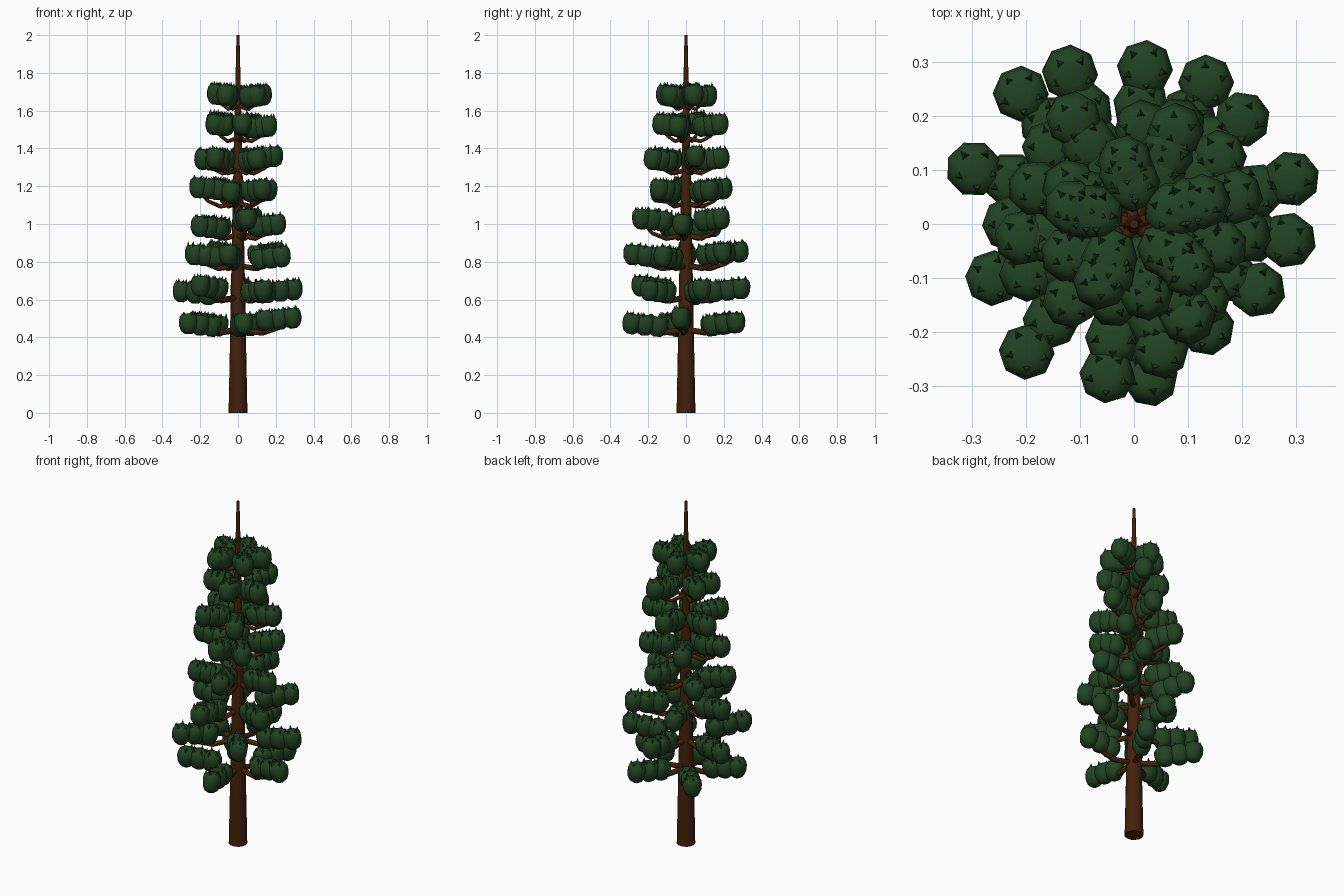
import bpy, bmesh, math, random
from mathutils import Vector, Matrix

if "Cube" in bpy.data.objects:
    bpy.data.objects.remove(bpy.data.objects["Cube"])

random.seed(4)


def material(name, rgb):
    m = bpy.data.materials.new(name)
    m.diffuse_color = (*rgb, 1)
    m.use_nodes = True
    m.node_tree.nodes["Principled BSDF"].inputs["Base Color"].default_value = m.diffuse_color
    return m


bark = material("brown bark", (0.058, 0.015, 0.003))
needle = material("dark green", (0.015, 0.056, 0.016))


def finish(bm, name, mat):
    bmesh.ops.recalc_face_normals(bm, faces=bm.faces)
    for f in bm.faces:
        f.smooth = True
    me = bpy.data.meshes.new(name)
    bm.to_mesh(me)
    bm.free()
    me.set_sharp_from_angle(angle=math.radians(50))
    me.materials.append(mat)
    ob = bpy.data.objects.new(name, me)
    bpy.context.collection.objects.link(ob)
    return ob


def skin(bm, rings):
    """Join rings of points into a closed tube."""
    loops = [[bm.verts.new(p) for p in r] for r in rings]
    n = len(loops[0])
    for a, b in zip(loops, loops[1:]):
        for i in range(n):
            j = (i + 1) % n
            bm.faces.new((a[i], a[j], b[j], b[i]))
    bm.faces.new(loops[0][::-1])
    return loops[-1]


def limb(bm, points, radii, sides):
    """Tapered tube along a path."""
    rings = []
    for k, p in enumerate(points):
        d = points[min(k + 1, len(points) - 1)] - points[max(k - 1, 0)]
        q = d.to_track_quat('Z', 'Y')
        rings.append([p + q @ Vector((radii[k] * math.cos(t), radii[k] * math.sin(t), 0))
                      for t in (2 * math.pi * i / sides for i in range(sides))])
    bm.faces.new(skin(bm, rings))


def tuft(bm, centre, angle, tilt, stretch=1.0):
    """Eight-sided barrel of needles with a ring of small spikes on top."""
    profile = [(.018, -.058), (.036, -.046), (.049, -.02), (.052, .01), (.049, .032), (.04, .045), (.02, .05)]
    m = (Matrix.Translation(centre) @ Matrix.Rotation(angle, 4, 'Z')
         @ Matrix.Rotation(-tilt, 4, 'Y') @ Matrix.Diagonal((stretch, 1, 1, 1)))
    turn = random.uniform(0, 0.8)
    dirs = [(math.cos(turn + i * math.pi / 4), math.sin(turn + i * math.pi / 4)) for i in range(8)]
    last = skin(bm, [[m @ Vector((r * c, r * s, z)) for c, s in dirs] for r, z in profile])
    bm.faces.new(last)
    # Thin three-sided spikes
    for i in range(5):
        t = turn + i * 2 * math.pi / 5
        q = Matrix.Rotation(t, 4, 'Z')
        base = [bm.verts.new(m @ q @ Vector(p)) for p in ((.044, 0, .036), (.028, .009, .044), (.028, -.009, .044))]
        tip = bm.verts.new(m @ q @ Vector((.036, 0, random.uniform(.058, .068))))
        for j in range(3):
            bm.faces.new((base[j], base[(j + 1) % 3], tip))
        bm.faces.new(base[::-1])


# Trunk
bm = bmesh.new()
limb(bm, [Vector((0, 0, z)) for z in (0, .5, 1, 1.5, 2)], [.05, .04, .031, .0195, .008], 16)
finish(bm, "trunk", bark)

# Tiers: base height, then (angle, reach, height) of each branch tip
tiers = [
    (.435, [(354, .288, .505), (63, .295, .48), (131, .32, .48), (201, .28, .475), (276, .288, .475)]),
    (.605, [(16, .305, .655), (86, .29, .66), (161, .315, .645), (230, .31, .675), (305, .235, .65)]),
    (.775, [(332, .26, .83), (44, .28, .85), (113, .305, .855), (180, .23, .84), (260, .285, .84)]),
    (.935, [(282, .24, 1.03), (354, .205, 1.0), (66, .20, 1.03), (138, .21, .99), (205, .22, .99)]),
    (1.105, [(38, .20, 1.18), (120, .225, 1.19), (187, .21, 1.195), (255, .145, 1.17), (312, .19, 1.185)]),
    (1.28, [(15, .195, 1.36), (85, .18, 1.35), (160, .195, 1.345), (230, .185, 1.35), (300, .20, 1.345)]),
    (1.45, [(66, .19, 1.53), (345, .165, 1.52), (150, .138, 1.54), (205, .135, 1.53), (280, .13, 1.53)]),
    (1.62, [(18, .135, 1.685), (98, .115, 1.68), (165, .12, 1.69), (240, .125, 1.685), (320, .13, 1.68)]),
]

for t, (base, tips) in enumerate(tiers, 1):
    wood, leaf = bmesh.new(), bmesh.new()
    thick = .017 - .0008 * t
    for deg, reach, top in tips:
        a = math.radians(deg)
        out = Vector((math.cos(a), math.sin(a), 0))

        def at(r, z):
            return out * r + Vector((0, 0, z))

        # Branch: dips a little, then lifts to the tip
        limb(wood, [at(.005, base + .005), at(reach * .45, base - .012), at(reach * .75, base + .015), at(reach, top - .02)],
             [thick, thick * .9, thick * .75, thick * .5], 8)
        # Needle tufts from the inside out
        inner = max(.078, reach * .52)
        for f in (0, .5, 1):
            r = inner + (reach - inner) * f
            side = Vector((-out.y, out.x, 0)) * random.uniform(-.008, .008) * (1 - f)
            drop = (1 - f) * .1 * (reach - inner)
            tuft(leaf, at(r, top - drop) + side, a, random.uniform(0, .2), 1.0 if f == 1 else 1.08)
    finish(wood, f"branches_tier_{t}", bark)
    finish(leaf, f"needles_tier_{t}", needle)
